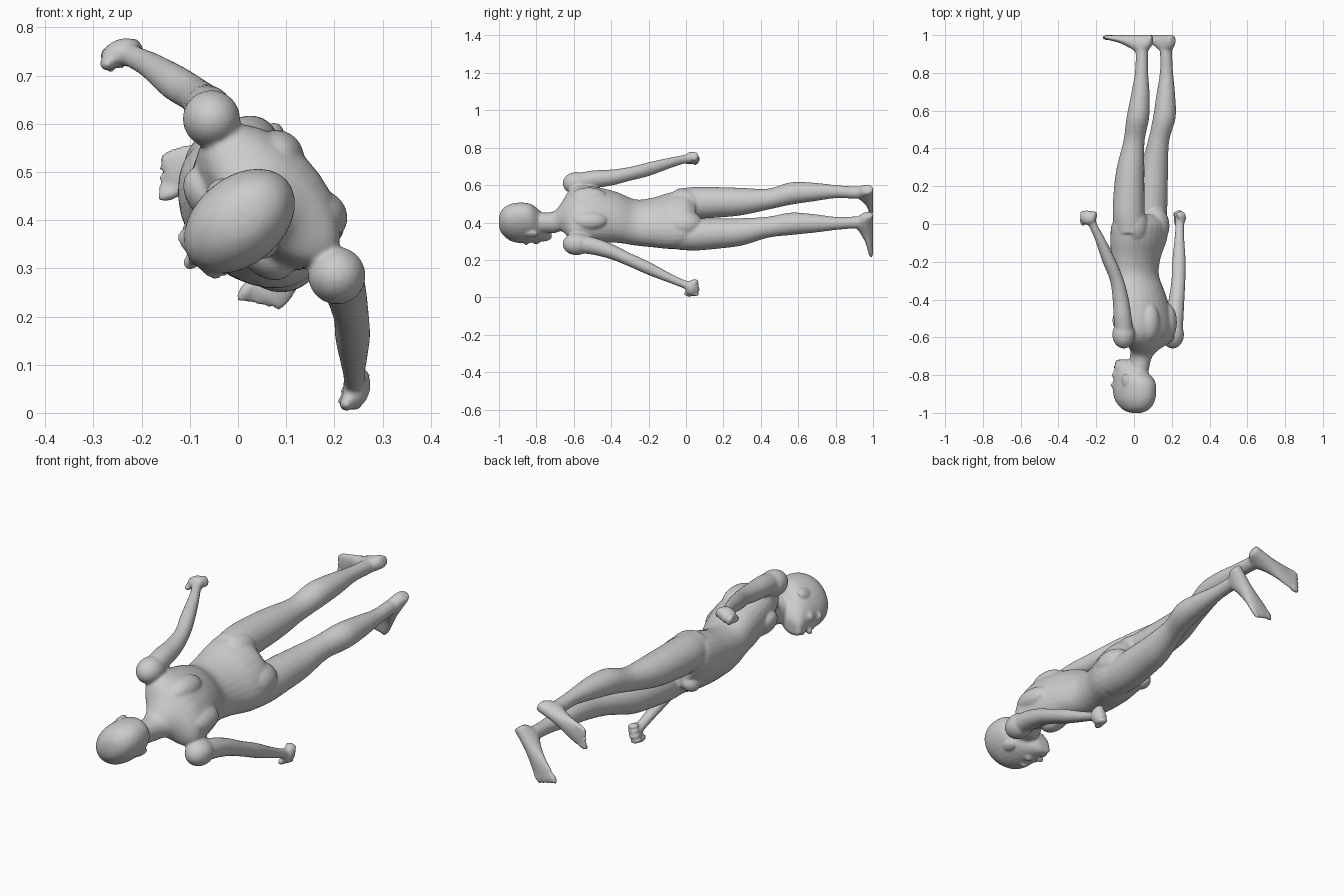
import bpy, bmesh, math
from mathutils import Vector, Matrix

bm = bmesh.new()
Y = Vector((0, 1, 0))


def frame(deg):
    """Forward and left directions of the figure, whose up is -y."""
    t = math.radians(deg)
    return (Vector((-math.cos(t), 0, -math.sin(t))),
            Vector((math.sin(t), 0, -math.cos(t))))


def spline(rows, n=4):
    """Smoothly resample a list of number rows."""
    out = []
    for i in range(len(rows) - 1):
        p = [rows[max(i - 1, 0)], rows[i], rows[i + 1], rows[min(i + 2, len(rows) - 1)]]
        for k in range(n):
            t = k / n
            out.append([0.5 * (2 * b + (c - a) * t + (2 * a - 5 * b + 4 * c - d) * t * t
                               + (3 * b - a - 3 * c + d) * t ** 3) for a, b, c, d in zip(*p)])
    return out + [list(rows[-1])]


def loft(rings, seg=28):
    """Each ring is centre, half axis u, half axis v."""
    loops = []
    for c, u, v in rings:
        loops.append([bm.verts.new(c + u * math.cos(2 * math.pi * k / seg)
                                   + v * math.sin(2 * math.pi * k / seg)) for k in range(seg)])
    for a, b in zip(loops, loops[1:]):
        for k in range(seg):
            bm.faces.new((a[k], a[(k + 1) % seg], b[(k + 1) % seg], b[k]))
    bm.faces.new(loops[0])
    bm.faces.new(loops[-1])


def blob(c, ru, ry, rv, f, l):
    """Ellipsoid with radii along forward, y and left."""
    m = Matrix((f * ru, Y * ry, l * rv)).transposed().to_4x4()
    bmesh.ops.create_uvsphere(bm, u_segments=20, v_segments=12, radius=1,
                              matrix=Matrix.Translation(c) @ m)


def limb(rows):
    loft([(Vector(r[:3]), Vector((r[3], 0, 0)), Vector((0, 0, r[3]))) for r in spline(rows)])


F, L = frame(44)

# torso and neck: y, x, z, half width, half depth
torso = [(-.80, .02, .40, .052, .055), (-.71, .035, .40, .056, .060),
         (-.665, .055, .43, .085, .068), (-.62, .07, .445, .165, .085),
         (-.56, .065, .45, .180, .108), (-.46, .05, .44, .168, .120),
         (-.36, .03, .425, .150, .115), (-.27, .01, .40, .138, .105),
         (-.18, .01, .40, .150, .110), (-.08, .025, .41, .175, .122),
         (.0, .03, .42, .176, .115), (.05, .03, .42, .14, .08)]
loft([(Vector((x, y, z)), L * a, F * b) for y, x, z, a, b in spline(torso)])

# shoulder blades, chest, buttocks, groin
for c in ((.085, -.52, .535), (.175, -.52, .41)):
    blob(Vector(c), .05, .10, .055, F, L)
for s in (-1, 1):
    blob(Vector((.055, -.51, .445)) + F * .075 + L * s * .075, .05, .07, .075, F, L)
    blob(Vector((.06, -.01, .45)) + L * s * .08, .07, .10, .075, F, L)
blob(Vector((.03, .01, .42)) + F * .09, .045, .05, .04, F, L)

# deltoids
blob(Vector((-.055, -.585, .61)), .06, .075, .06, F, L)
blob(Vector((.205, -.585, .285)), .06, .075, .06, F, L)

# arms: x, y, z, radius
limb([(-.05, -.60, .61, .050), (-.06, -.50, .63, .048), (-.07, -.40, .64, .043),
      (-.09, -.30, .66, .037), (-.13, -.20, .685, .037), (-.18, -.08, .72, .028),
      (-.215, -.01, .738, .024), (-.23, .03, .745, .026)])
limb([(.205, -.60, .29, .050), (.215, -.50, .275, .047), (.225, -.40, .245, .042),
      (.235, -.30, .20, .037), (.238, -.20, .155, .036), (.24, -.08, .10, .026),
      (.242, -.01, .07, .023), (.243, .03, .055, .026)])

# fists with curled fingers and thumb
for c, deg, s in ((Vector((-.242, .03, .748)), 20, -1), (Vector((.246, .03, .05)), 75, 1)):
    f, l = frame(deg)
    blob(c, .043, .035, .028, f, l)
    for k in range(4):
        blob(c + f * (.033 - .022 * k) + Y * (.022 - abs(k - 1) * .003) - l * s * .006,
             .0125, .022, .026, f, l)
    blob(c + f * .035 - Y * .012 - l * s * .012, .016, .030, .015, f, l)

# legs: x, y, z, radius
limb([(-.02, -.05, .50, .080), (-.028, .05, .505, .085), (-.026, .18, .508, .081),
      (-.018, .30, .512, .073), (.0, .44, .525, .056), (.02, .56, .555, .060),
      (.033, .68, .563, .050), (.04, .80, .565, .035), (.042, .90, .56, .033),
      (.042, .96, .56, .034)])
limb([(.085, -.05, .335, .080), (.09, .05, .335, .085), (.097, .18, .342, .081),
      (.108, .30, .35, .073), (.13, .44, .375, .056), (.16, .56, .393, .060),
      (.168, .68, .395, .050), (.172, .80, .395, .035), (.17, .90, .40, .032),
      (.17, .96, .40, .034)])

# feet: distance along foot, half width, instep y
foot = [(-.058, .015, .96), (-.048, .028, .935), (0, .035, .895), (.06, .036, .928),
        (.12, .044, .957), (.17, .050, .970), (.20, .045, .977)]
for ankle, deg, s in ((Vector((.042, 0, .56)), 20, -1), (Vector((.17, 0, .40)), 53.5, 1)):
    f, l = frame(deg)
    loft([(ankle + f * d + Y * (1.001 + t) / 2, l * w, Y * (1.001 - t) / 2)
          for d, w, t in spline(foot)])
    for k in range(5):
        r = .014 if k == 0 else .010
        blob(ankle + f * (.207 - .008 * k) + l * s * (-.036 + .0185 * k) + Y * (1.001 - r),
             .030, r, r, f, l)

# head: y, forward offset, half width, half depth
F, L = frame(40)
C = Vector((.003, 0, .398))
head = [(-1.001, -.01, .015, .018), (-.993, -.01, .042, .055), (-.97, -.008, .068, .092),
        (-.93, -.003, .086, .120), (-.88, 0, .091, .130), (-.83, .004, .087, .124),
        (-.79, .022, .077, .100), (-.755, .048, .063, .074), (-.73, .066, .046, .054),
        (-.718, .074, .025, .032)]
loft([(C + Y * y + F * o, L * a, F * b) for y, o, a, b in spline(head)])

# nose, brow, lips, chin, ears
blob(C + F * .126 - Y * .795, .024, .014, .017, F, L)
blob(C + F * .122 - Y * .815, .016, .032, .010, F, L)
blob(C + F * .118 - Y * .757, .016, .013, .026, F, L)
blob(C + F * .108 - Y * .733, .020, .016, .024, F, L)
for s in (-1, 1):
    blob(C + F * .105 + L * s * .035 - Y * .853, .022, .012, .030, F, L)
    blob(C + F * .085 + L * s * .048 - Y * .800, .026, .022, .022, F, L)
    blob(C - F * .008 + L * s * .088 - Y * .825, .024, .034, .010, F, L)

# fuse everything into one smooth skin
bmesh.ops.recalc_face_normals(bm, faces=bm.faces)
mesh = bpy.data.meshes.new("figure_body")
bm.to_mesh(mesh)
bm.free()
body = bpy.data.objects.new("figure_body", mesh)
bpy.context.collection.objects.link(body)
rm = body.modifiers.new("skin", 'REMESH')
rm.mode = 'VOXEL'
rm.voxel_size = .0065
rm.use_smooth_shade = True
sm = body.modifiers.new("soften", 'SMOOTH')
sm.factor = .5
sm.iterations = 5
